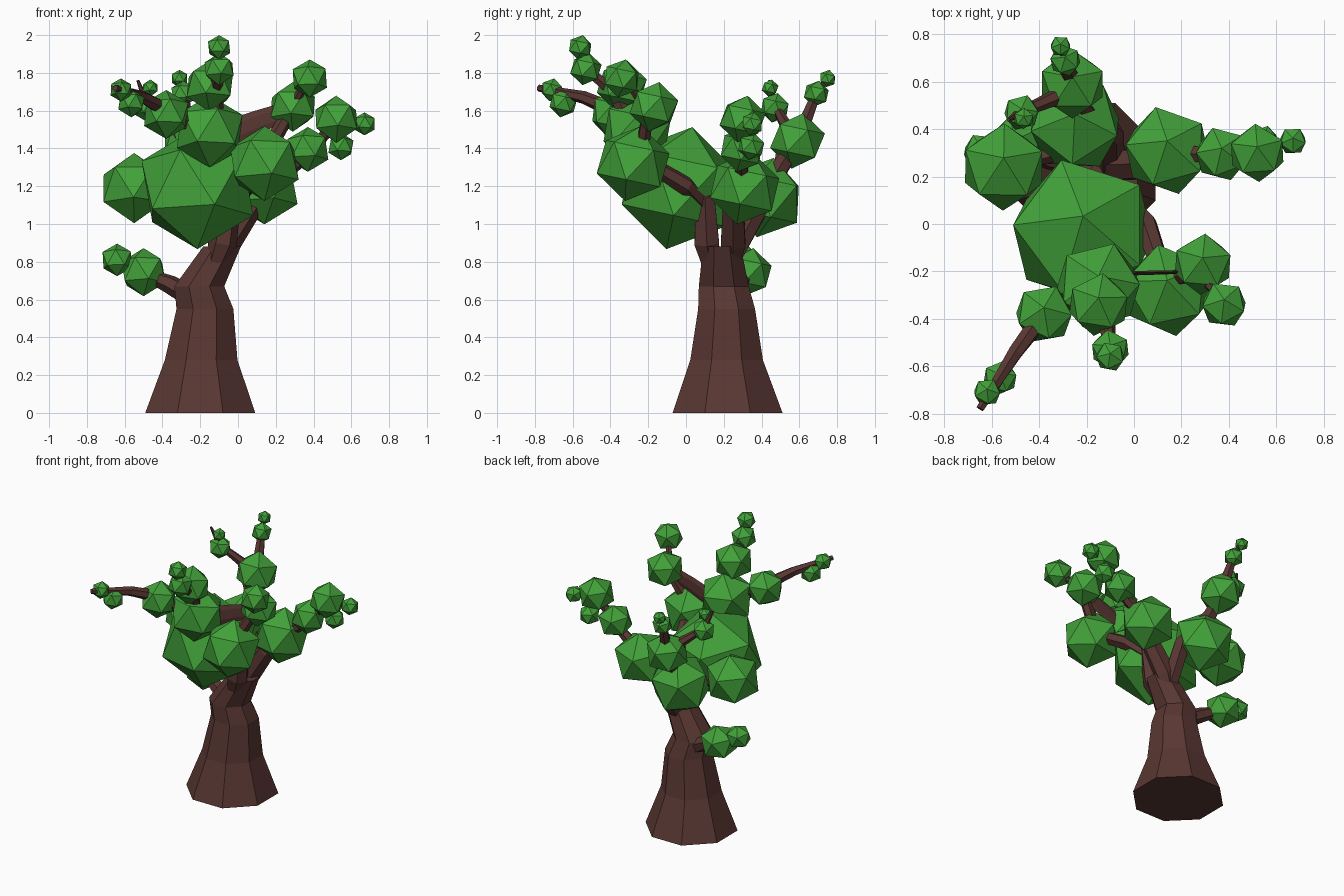
import bpy, bmesh, math
from mathutils import Vector, Matrix


def material(name, rgb):
    m = bpy.data.materials.new(name)
    m.diffuse_color = (*rgb, 1)
    return m


BARK = material("bark", (0.1, 0.038, 0.032))
LEAF = material("leaf", (0.055, 0.36, 0.042))


def finish(name, bm, mat):
    bmesh.ops.recalc_face_normals(bm, faces=bm.faces)
    me = bpy.data.meshes.new(name)
    bm.to_mesh(me)
    bm.free()
    me.materials.append(mat)
    bpy.context.collection.objects.link(bpy.data.objects.new(name, me))


def limb(name, points, sides=6, level=False, flat=1.0):
    """Tapered faceted tube through (x, y, z, radius) points; flat narrows it sideways."""
    bm = bmesh.new()
    pos = [Vector(p[:3]) for p in points]
    rings = []
    for i, p in enumerate(points):
        d = pos[min(i + 1, len(pos) - 1)] - pos[max(i - 1, 0)]
        if level:
            d = Vector((0, 0, 1))
        # least-twist frame from vertical
        q = Vector((0, 0, 1)).rotation_difference(d.normalized())
        ring = []
        for k in range(sides):
            a = 2 * math.pi * (k + 0.5 * level) / sides
            ring.append(bm.verts.new(pos[i] + q @ Vector((math.cos(a), flat * math.sin(a), 0)) * p[3]))
        rings.append(ring)
    for a, b in zip(rings, rings[1:]):
        for k in range(sides):
            n = (k + 1) % sides
            bm.faces.new((a[k], a[n], b[n], b[k]))
    bm.faces.new(rings[0])
    bm.faces.new(rings[-1])
    finish(name, bm, BARK)


# trunk with flared foot
limb("trunk", [(-.2, .22, 0, .315), (-.195, .215, .28, .208), (-.175, .215, .55, .163),
               (-.205, .2, .67, .143), (-.085, .19, .88, .108)], 8, True)

# main forks and twigs
limb("front_fork", [(-.13, .14, .76, .05), (-.08, .11, .9, .075), (-.05, .1, 1.13, .065),
                    (-.1, -.1, 1.3, .06), (-.12, -.28, 1.5, .05), (-.12, -.38, 1.7, .04),
                    (-.1, -.53, 1.82, .025), (-.1, -.57, 1.95, .01)])
limb("right_fork", [(-.13, .23, .76, .05), (-.06, .25, .9, .075), (.06, .25, 1.08, .065),
                    (.14, .3, 1.2, .05), (.37, .29, 1.36, .03), (.52, .3, 1.55, .03),
                    (.67, .35, 1.53, .012)])
limb("back_fork", [(-.1, .24, .82, .06), (-.1, .38, 1.08, .06), (-.24, .5, 1.3, .05),
                   (-.26, .59, 1.44, .045), (-.29, .69, 1.69, .027), (-.31, .76, 1.79, .008)])
limb("back_left_twig", [(-.24, .5, 1.3, .04), (-.34, .53, 1.52, .035), (-.48, .47, 1.63, .022),
                        (-.53, .44, 1.76, .008)])
limb("left_branch", [(-.12, .36, 1.05, .04), (-.33, .3, 1.13, .04), (-.55, .24, 1.19, .02)])
limb("front_right_branch", [(-.06, .1, 1.1, .05), (.05, 0, 1.2, .05), (.13, -.24, 1.35, .045),
                            (.28, -.2, 1.6, .035), (.38, -.34, 1.79, .01)])
limb("cross_branch", [(-.1, -.21, 1.46, .07), (.1, -.205, 1.54, .06), (.27, -.2, 1.6, .05)], 6, False, .15)
limb("front_left_twig", [(-.12, -.25, 1.45, .05), (-.38, -.38, 1.6, .042), (-.5, -.54, 1.67, .034),
                         (-.65, -.78, 1.72, .018)])
limb("low_branch", [(-.22, .25, .6, .06), (-.36, .28, .68, .05), (-.5, .33, .74, .03),
                    (-.64, .3, .81, .015)])

# leaf clumps: x, y, z, radius
CLUMPS = [
    (-.215, -.035, 1.19, .33), (-.55, .24, 1.19, .19), (.14, .31, 1.19, .196), (-.25, .42, 1.14, .214),
    (-.15, -.26, 1.49, .195), (.29, -.17, 1.62, .134), (.14, -.28, 1.32, .203), (.38, -.34, 1.77, .103),
    (-.38, -.38, 1.58, .132), (-.15, -.34, 1.73, .138), (-.1, -.53, 1.82, .087), (-.1, -.56, 1.935, .066),
    (-.62, -.71, 1.71, .062), (-.565, -.65, 1.64, .077), (.52, .3, 1.555, .127), (.37, .295, 1.395, .121),
    (.67, .35, 1.53, .062), (.545, .345, 1.41, .074), (-.26, .59, 1.44, .15), (-.29, .69, 1.69, .07),
    (-.31, .75, 1.77, .047), (-.475, .47, 1.615, .08), (-.465, .445, 1.72, .046),
    (-.5, .33, .745, .13), (-.64, .3, .81, .088)]
for i, (x, y, z, r) in enumerate(CLUMPS):
    bm = bmesh.new()
    # gentle varied turns; all clumps lean a little
    turn = Matrix.Rotation(math.radians(36 if i == 0 else (i * 17) % 72), 4, 'Z')
    tilt = Matrix.Rotation(math.radians(-12), 4, 'X')
    bmesh.ops.create_icosphere(bm, subdivisions=1, radius=r,
                               matrix=Matrix.Translation((x, y, z)) @ tilt @ turn)
    finish(f"leaf_clump_{i + 1}", bm, LEAF)
